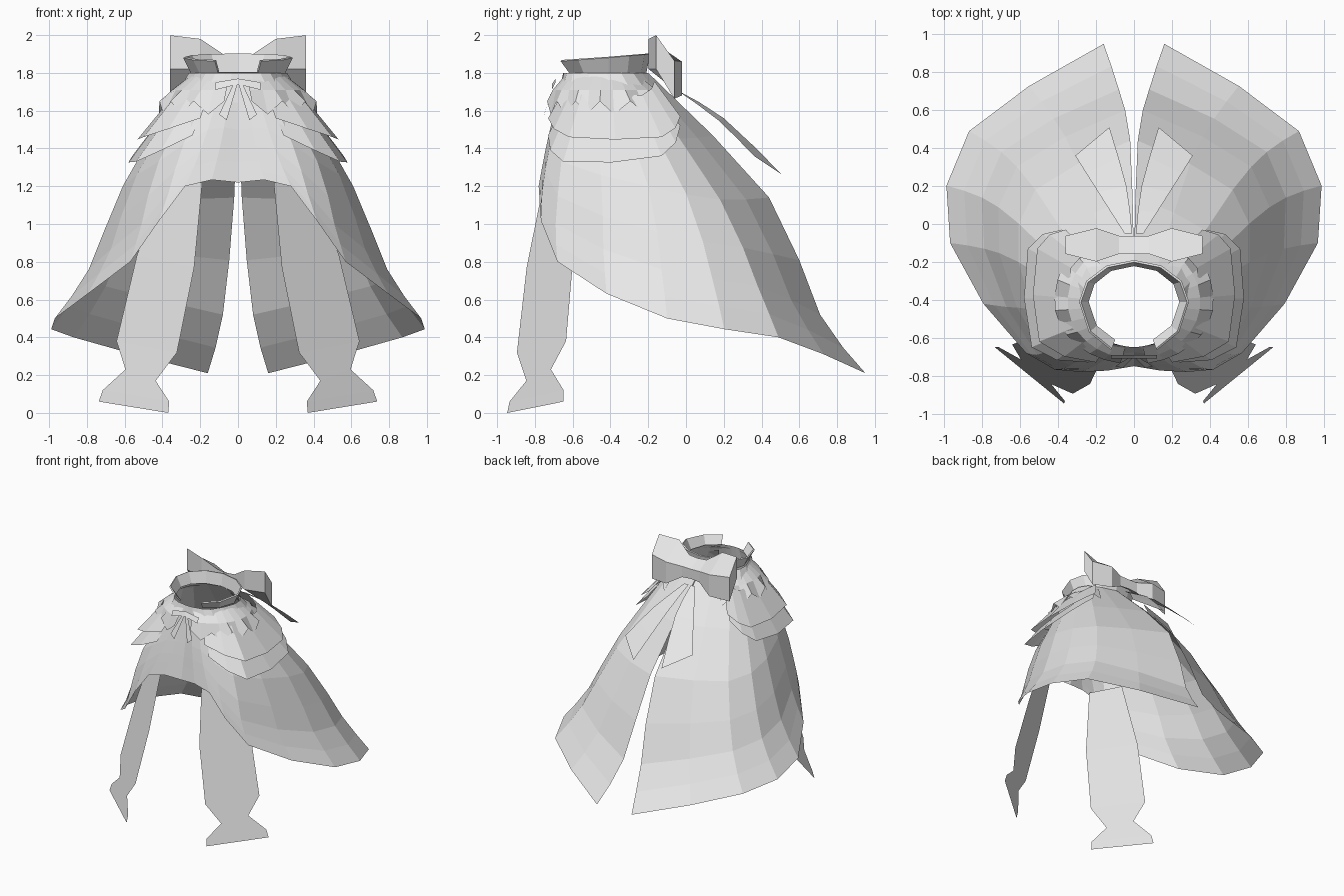
import bpy
from math import sin, cos, radians
from mathutils import Vector

cube = bpy.data.objects.get("Cube")
if cube:
    bpy.data.objects.remove(cube, do_unlink=True)

# One pale cloth colour
cloth = bpy.data.materials.new("pale_grey_cloth")
cloth.use_nodes = True
pale_grey = (0.8, 0.8, 0.8, 1)
cloth.diffuse_color = pale_grey
cloth.node_tree.nodes["Principled BSDF"].inputs["Base Color"].default_value = pale_grey


def loft(name, rows, closed=False, thickness=0):
    """Skin rows of points with quads and mirror the sheet across x."""
    width = len(rows[0])
    verts = [point for row in rows for point in row]
    faces = []
    for row in range(len(rows) - 1):
        for column in range(width if closed else width - 1):
            following = (column + 1) % width
            here, there = row * width, (row + 1) * width
            faces.append((here + column, here + following,
                          there + following, there + column))
    if closed:
        faces.append(tuple(range(len(verts) - width, len(verts))))
    mesh = bpy.data.meshes.new(name)
    mesh.from_pydata(verts, [], faces)
    mesh.materials.append(cloth)
    obj = bpy.data.objects.new(name, mesh)
    bpy.context.collection.objects.link(obj)
    if thickness:
        obj.modifiers.new("Thickness", "SOLIDIFY").thickness = thickness
    obj.modifiers.new("Mirror", "MIRROR").merge_threshold = 0.004


def with_midpoints(keys):
    """Add one smoothly interpolated point between each pair of keys."""
    keys = [Vector(key) for key in keys]
    before = 2 * keys[0] - keys[1]
    after = 2 * keys[-1] - keys[-2]
    padded = [before] + keys + [after]
    points = []
    for a, b, c, d in zip(padded, padded[1:], padded[2:], padded[3:]):
        points += [b, (9 * (b + c) - a - d) / 16]
    return points + [keys[-1]]


# Cape: rings from the neck down, each from the front centre to the back slit
neck = with_midpoints([(0, -.65, 1.8), (.07, -.64, 1.8), (.17, -.6, 1.8),
                       (.26, -.42, 1.8), (.22, -.28, 1.8), (0, -.2, 1.8)])
waist = with_midpoints([(0, -.7, 1.5), (.16, -.72, 1.5), (.42, -.66, 1.33),
                        (.61, -.2, 1.2), (.52, .18, 1.13), (.02, .44, 1.14)])
knee = with_midpoints([(0, -.73, 1.33), (.23, -.76, 1.31), (.51, -.69, 1),
                       (.79, -.13, .76), (.7, .38, .67), (.08, .71, .52)])
hem = with_midpoints([(0, -.75, 1.22), (.28, -.78, 1.2), (.57, -.68, .8),
                      (.97, -.1, .5), (.87, .49, .4), (.16, .95, .21)])
columns = [with_midpoints(column) for column in zip(neck, waist, knee, hem)]
loft("cape", list(zip(*columns)))


# Long front tails with flared ends, as a width at each height
def tail_point(height, width, side):
    return (.56 - .22 * height + side * .8 * width,
            -.8 + .1 * height + side * .65 * width,
            height + side * .03)


tail_widths = {1.25: .12, .8: .19, .35: .2, .2: .1, .09: .22, .03: .23}
loft("front_tail", [[tail_point(height, width, side) for side in (-1, 1)]
                    for height, width in tail_widths.items()])


# Two shoulder layers, each rising from its hem towards the neck
def shoulder_layer(name, hem_keys, rise):
    edge = with_midpoints(hem_keys)
    peak = Vector((0, -.42, 2.1))
    loft(name, [[point.lerp(peak, rise) for point in edge], edge])


shoulder_layer("lower_shoulder_layer", [(.24, -.73, 1.47), (.54, -.65, 1.33),
                                        (.56, -.13, 1.36), (.38, -.03, 1.52)], .22)
shoulder_layer("upper_shoulder_layer", [(.2, -.73, 1.56), (.5, -.62, 1.46),
                                        (.51, -.13, 1.46), (.36, -.03, 1.57)], .35)


def ring_point(angle, side, front, back, height):
    """Point on an oval round the neck; negative angles lie at the front."""
    turn = radians(angle)
    depth = back if angle > 0 else front
    return (side * cos(turn), -.41 + depth * sin(turn), height)


# Ruffle with a zigzag hem
ruffle_angles = range(-80, 60, 12)
loft("neck_ruffle", [
    [ring_point(angle, .26, .24, .21, 1.78) for angle in ruffle_angles],
    [ring_point(angle, .35, .3, .32, 1.71) for angle in ruffle_angles],
    [ring_point(angle, .42, .33, .42, 1.58 if index % 2 else 1.65)
     for index, angle in enumerate(ruffle_angles)]])

# Standing collar, open at the front
collar_angles = (-65, -35, 0, 30, 60, 90)
loft("collar", [
    [ring_point(angle, .25, .23, .2, 1.8) for angle in collar_angles],
    [ring_point(angle, .29, .28, .22, 1.88 + .02 * sin(radians(angle)))
     for angle in collar_angles]], thickness=.012)


# Large back bow: one slanted outline scaled along x
def bow_section(x, depth, height):
    outline = ((-.08, .16), (.08, .04), (.08, -.14), (-.08, 0))
    return [(x, -.11 + depth * y, 1.82 + height * z) for y, z in outline]


loft("back_bow_loop", [bow_section(0, .6, .45), bow_section(.08, .6, .5),
                       bow_section(.2, 1.1, 1), bow_section(.36, .6, 1.12)], closed=True)

# Streamers hanging from the bow
loft("back_streamer", list(zip(
    with_midpoints([(.01, -.05, 1.71), (.04, .2, 1.56), (.13, .51, 1.26)]),
    with_midpoints([(.05, -.05, 1.71), (.19, .17, 1.55), (.31, .36, 1.36)]))))

# Small front bow: flat loops and ribbon ends
loft("front_bow_loop", [[(0, -.69, 1.77), (0, -.71, 1.74)],
                        [(.12, -.69, 1.75), (.12, -.71, 1.71)]])
loft("front_bow_ribbon", [[(0, -.7, 1.75), (.02, -.7, 1.75)],
                          [(.06, -.76, 1.55), (.1, -.75, 1.58)]])
